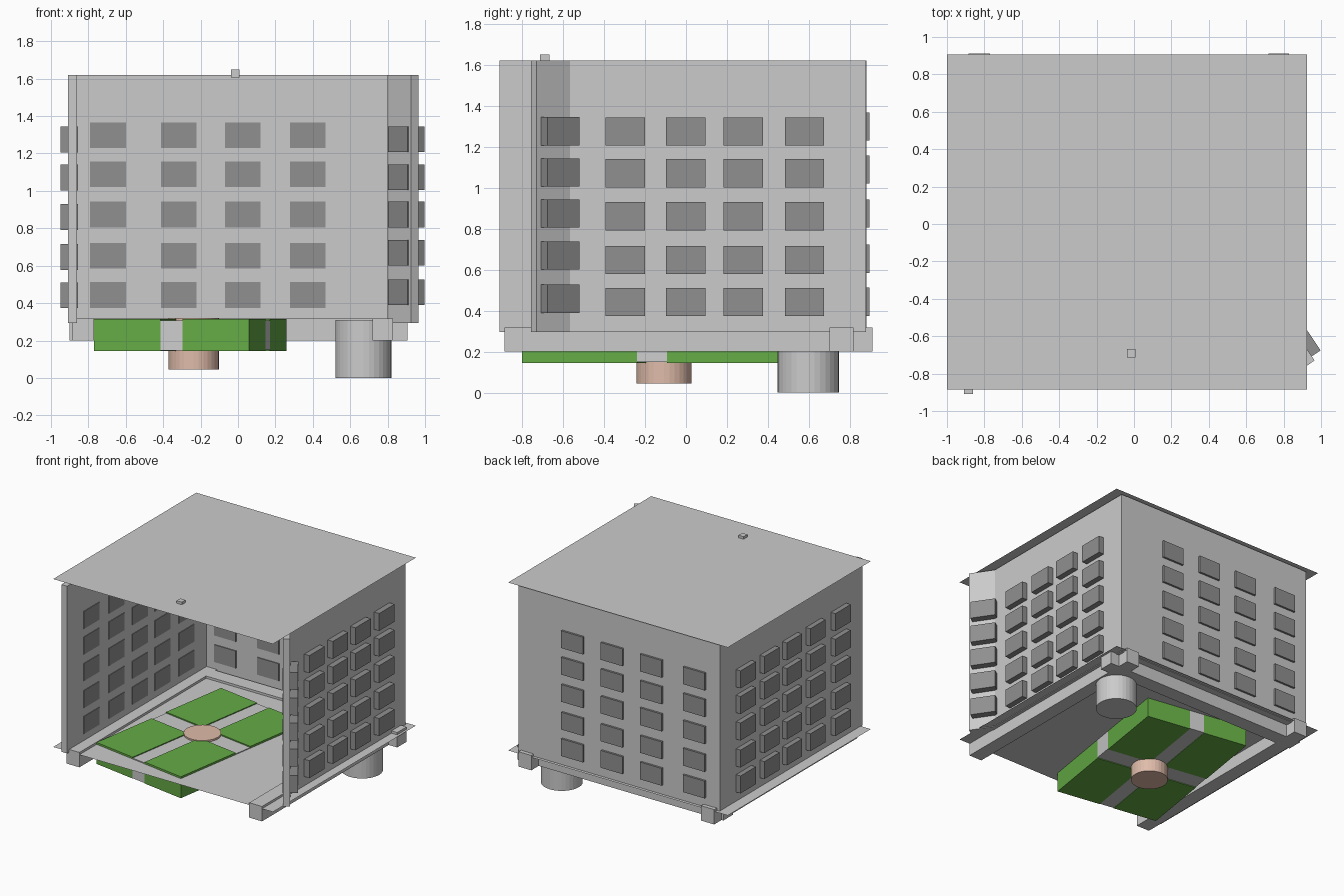
import bpy, bmesh
from math import radians
from mathutils import Matrix, Vector

if "Cube" in bpy.data.objects:
    bpy.data.objects.remove(bpy.data.objects["Cube"])


def material(name, r, g, b):
    m = bpy.data.materials.new(name)
    m.diffuse_color = (r, g, b, 1)
    m.use_nodes = True
    m.node_tree.nodes["Principled BSDF"].inputs["Base Color"].default_value = m.diffuse_color
    return m


GLASS = material("dark_glass", 0.28, 0.28, 0.28)
GREEN = material("grass", 0.13, 0.41, 0.06)
CLAY = material("terracotta", 0.74, 0.50, 0.40)


def finish(name, bm, mat=None, frame=None):
    bmesh.ops.recalc_face_normals(bm, faces=bm.faces)
    me = bpy.data.meshes.new(name)
    bm.to_mesh(me)
    bm.free()
    ob = bpy.data.objects.new(name, me)
    bpy.context.collection.objects.link(ob)
    if mat:
        me.materials.append(mat)
    if frame:
        ob.matrix_world = frame
    return ob


def add_box(bm, x, y, z):
    size = Vector((x[1] - x[0], y[1] - y[0], z[1] - z[0]))
    mid = Vector((sum(x) / 2, sum(y) / 2, sum(z) / 2))
    bmesh.ops.create_cube(bm, size=1, matrix=Matrix.Translation(mid) @ Matrix.Diagonal((*size, 1)))


def boxes(name, items, mat=None, frame=None):
    bm = bmesh.new()
    for item in items:
        add_box(bm, *item)
    return finish(name, bm, mat, frame)


def slab(name, z):
    bm = bmesh.new()
    corners = [(-1, -0.885, z), (0.925, -0.885, z), (0.925, 0.905, z), (-1, 0.905, z)]
    bm.faces.new([bm.verts.new(c) for c in corners])
    return finish(name, bm)


def cylinder(name, x, y, radius, z0, z1, mat=None):
    bm = bmesh.new()
    bmesh.ops.create_cone(bm, cap_ends=True, segments=32, radius1=radius, radius2=radius,
                          depth=z1 - z0, matrix=Matrix.Translation((x, y, (z0 + z1) / 2)))
    return finish(name, bm, mat)


# Roof and floor sheets, roof hatch
slab("roof", 1.63)
slab("floor", 0.30)
boxes("roof_hatch", [((-0.038, 0.007), (-0.713, -0.667), (1.605, 1.65))])

# Walls on three sides; the front is open
WALL_Z = (0.295, 1.62)
boxes("left_wall", [((-0.91, -0.86), (-0.91, 0.877), WALL_Z)])
boxes("right_wall", [((0.805, 0.855), (-0.57, 0.877), WALL_Z)])
boxes("back_wall", [((-0.86, 0.805), (0.835, 0.88), WALL_Z)])

# Hinged panel at the front right, swung outwards
hinge = Matrix.Translation((0.80, -0.57, 0)) @ Matrix.Rotation(radians(-56), 4, 'Z')
boxes("hinged_panel", [((0, 0.225), (0, 0.048), WALL_Z)], frame=hinge)

# Windows pass through the walls in five rows
side_rows = [(z, z + 0.138) for z in (0.373, 0.578, 0.792, 1.002, 1.205)]
back_rows = [(z, z + 0.137) for z in (0.375, 0.585, 0.805, 1.02, 1.23)]
panel_rows = [(z, z + 0.137) for z in (0.39, 0.60, 0.805, 1.005, 1.207)]
side_cols = [(y, y + 0.192) for y in (0.482, 0.184, -0.098, -0.392, -0.705)]
back_cols = [(x, x + 0.19) for x in (-0.79, -0.413, -0.07, 0.277)]
boxes("left_windows", [((-0.95, -0.855), c, r) for c in side_cols for r in side_rows], GLASS)
boxes("right_windows", [((0.80, 0.90), c, r) for c in side_cols[:4] for r in side_rows], GLASS)
boxes("back_windows", [(c, (0.828, 0.896), r) for c in back_cols for r in back_rows], GLASS)
boxes("panel_windows", [((0.01, 0.198), (-0.005, 0.105), r) for r in panel_rows], GLASS, hinge)

# Foundation beams crossing at the back corners
BEAM_Z = (0.20, 0.318)
boxes("left_beam", [((-0.885, -0.77), (-0.885, 0.911), BEAM_Z)])
boxes("right_beam", [((0.718, 0.83), (-0.885, 0.911), BEAM_Z)])
boxes("back_beam", [((-0.90, 0.905), (0.70, 0.818), BEAM_Z)])

# Courtyard garden: four lawns around crossing paths, slightly turned
turn = Matrix.Translation((-0.255, -0.10, 0)) @ Matrix.Rotation(radians(-9), 4, 'Z')
lawns = [(tuple(sorted((sx * 0.06, sx * 0.42))), tuple(sorted((sy * 0.075, sy * 0.643))), (0.145, 0.315))
         for sx in (-1, 1) for sy in (-1, 1)]
boxes("lawns", lawns, GREEN, turn)
boxes("long_path", [((-0.06, 0.06), (-0.643, 0.643), (0.148, 0.308))], frame=turn)
boxes("cross_path", [((-0.42, 0.42), (-0.075, 0.075), (0.15, 0.306))], frame=turn)

# Round centrepiece and the foot drum below the floor
cylinder("garden_centrepiece", -0.237, -0.107, 0.135, 0.045, 0.32, CLAY)
cylinder("foot_drum", 0.67, 0.597, 0.15, 0.0, 0.31)
